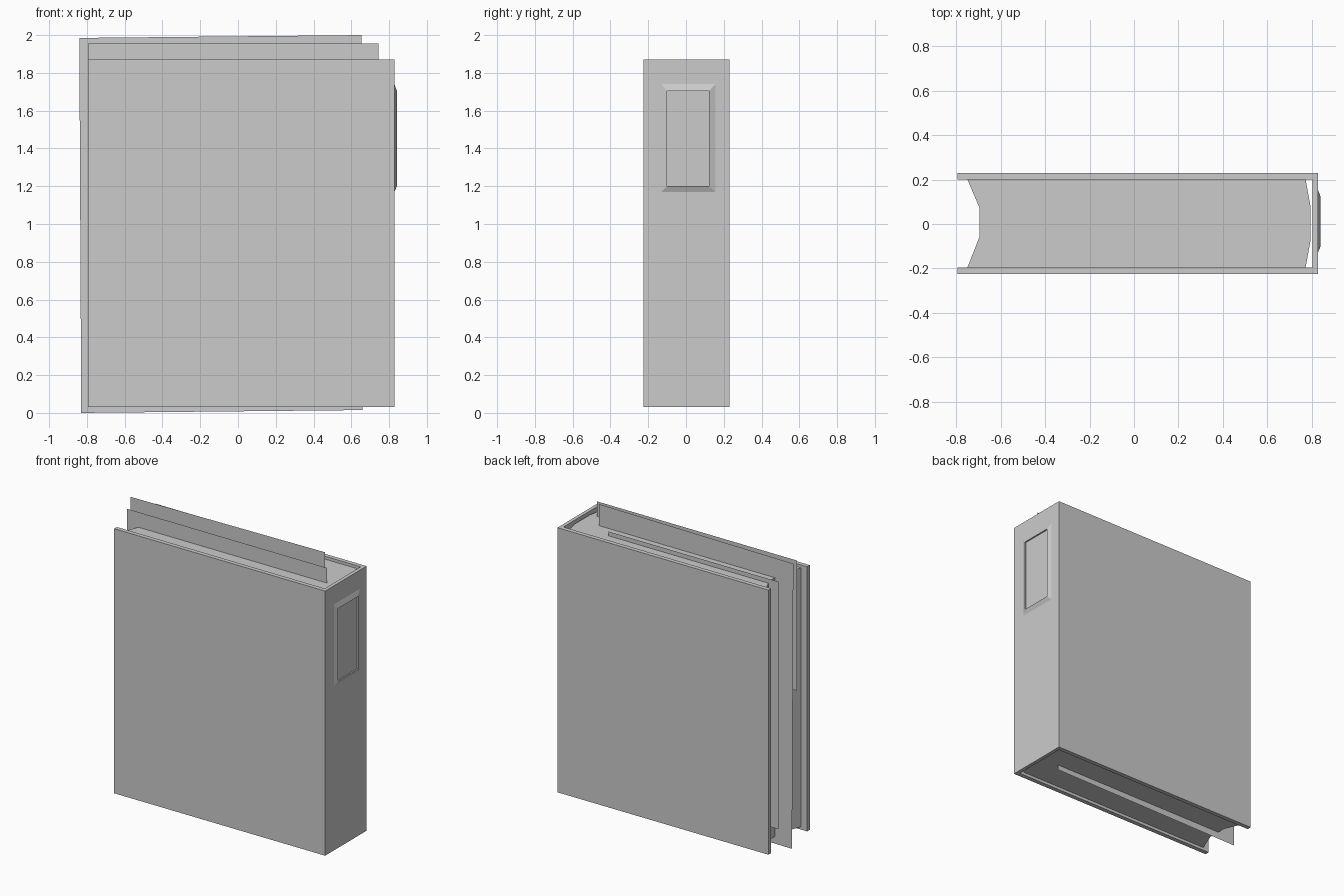
import bpy
import bmesh

old = bpy.data.objects.get("Cube")
if old:
    bpy.data.objects.remove(old, do_unlink=True)

grey = bpy.data.materials.new("plain_grey")
grey.use_nodes = True
grey.diffuse_color = (0.6, 0.6, 0.6, 1)
grey.node_tree.nodes["Principled BSDF"].inputs["Base Color"].default_value = grey.diffuse_color


def finish(name, bm):
    bmesh.ops.recalc_face_normals(bm, faces=bm.faces)
    mesh = bpy.data.meshes.new(name)
    bm.to_mesh(mesh)
    bm.free()
    mesh.materials.append(grey)
    obj = bpy.data.objects.new(name, mesh)
    bpy.context.collection.objects.link(obj)
    return obj


def prism(name, outline, z0, z1):
    """Extrude an xy outline upward from z0 to z1."""
    bm = bmesh.new()
    face = bm.faces.new([bm.verts.new((x, y, z0)) for x, y in outline])
    top = bmesh.ops.extrude_face_region(bm, geom=[face])["geom"]
    verts = [v for v in top if isinstance(v, bmesh.types.BMVert)]
    bmesh.ops.translate(bm, verts=verts, vec=(0, 0, z1 - z0))
    return finish(name, bm)


def sheet(name, y, corners):
    """Single paper-thin leaf standing in the xz plane."""
    bm = bmesh.new()
    bm.faces.new([bm.verts.new((x, y, z)) for x, z in corners])
    return finish(name, bm)


def rect(a0, a1, b0, b1):
    return [(a0, b0), (a1, b0), (a1, b1), (a0, b1)]


# Case: two boards joined by the spine, as one U-shaped profile
fore, back = -0.795, 0.828
prism("cover", [(fore, -0.225), (back, -0.225), (back, 0.23), (fore, 0.23),
                (fore, 0.2), (0.803, 0.2), (0.803, -0.195), (fore, -0.195)], 0.03, 1.87)

# Page block: hollow fore-edge and gently rounded back
prism("page_block", [(-0.75, -0.195), (0.773, -0.195), (0.795, -0.075), (0.795, 0.08),
                     (0.773, 0.2), (-0.75, 0.2), (-0.697, 0.075), (-0.697, -0.06)], 0.05, 1.85)

# Loose leaves sticking out of the pages
sheet("tall_loose_sheet", 0.02, [(-0.83, 0), (0.66, 0.015), (0.655, 2.0), (-0.84, 1.985)])
sheet("short_loose_sheet", -0.085, rect(-0.795, 0.745, 1.05, 1.955))
sheet("rear_loose_sheet", 0.11, rect(-0.79, 0.52, 0.16, 1.88))

# Label holder on the spine: sloped rim around a sunken panel
bm = bmesh.new()
rings = []
for x, loop in ((back, rect(-0.13, 0.155, 1.17, 1.74)),
                (0.841, rect(-0.1, 0.122, 1.2, 1.705)),
                (0.831, rect(-0.1, 0.122, 1.2, 1.705))):
    rings.append([bm.verts.new((x, y, z)) for y, z in loop])
for a, b in zip(rings, rings[1:]):
    for i in range(4):
        j = (i + 1) % 4
        bm.faces.new((a[i], a[j], b[j], b[i]))
bm.faces.new(rings[-1])
finish("spine_label", bm)
